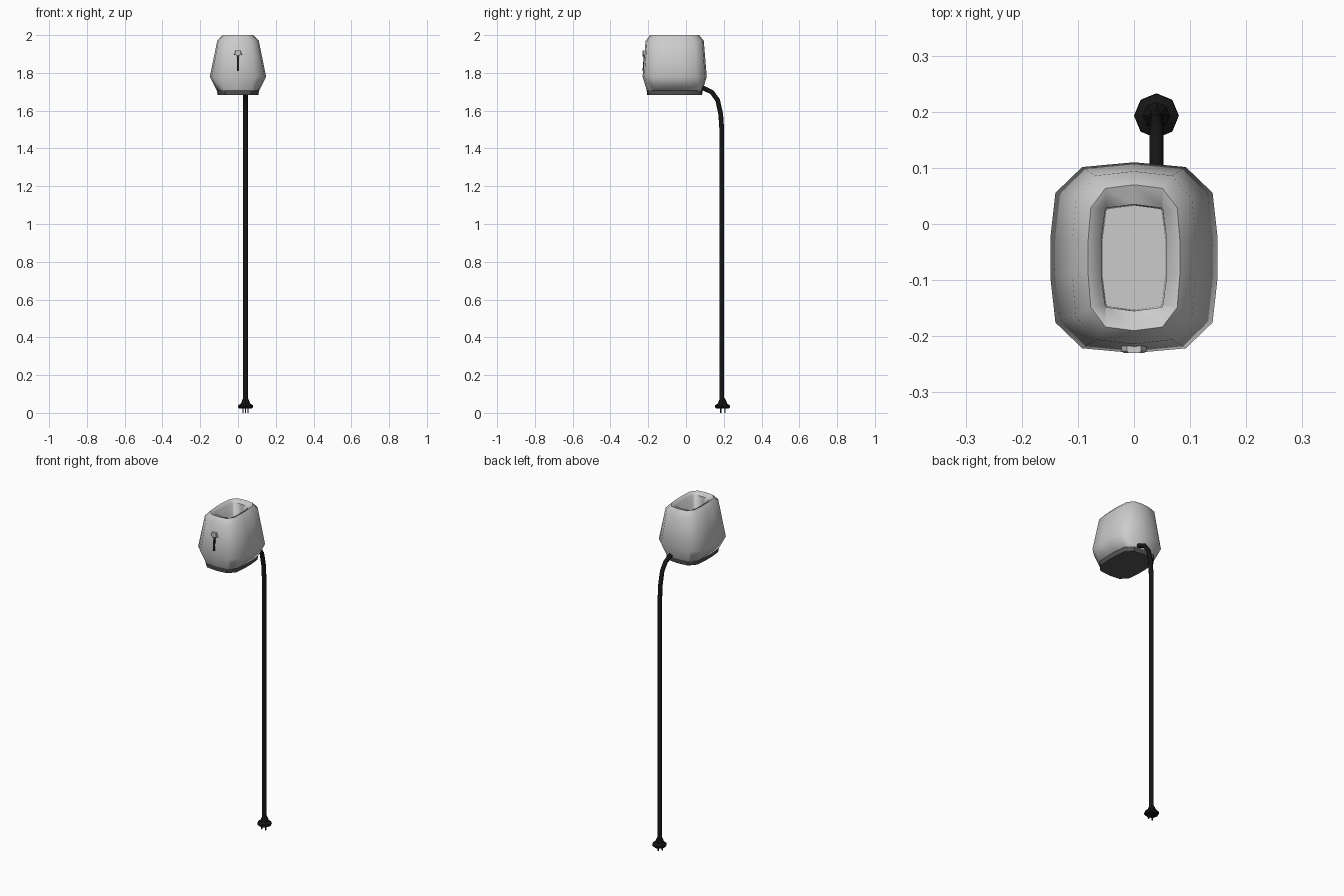
import bpy, bmesh, math

if "Cube" in bpy.data.objects:
    bpy.data.objects.remove(bpy.data.objects["Cube"])

CY = -0.06  # centre of the toaster body in y


def material(name, v):
    m = bpy.data.materials.new(name)
    m.diffuse_color = (v, v, v, 1)
    m.use_nodes = True
    m.node_tree.nodes["Principled BSDF"].inputs["Base Color"].default_value = m.diffuse_color
    return m


black = material("black", 0.008)
dark = material("dark_grey", 0.09)

# quarter outlines as fractions of half width / half depth
ROUND = [(0.0, 1.0), (0.62, 0.95), (0.94, 0.68), (1.0, 0.21)]
SLOT = [(0.0, 1.0), (0.86, 0.93), (0.89, 0.88), (1.0, 0.36)]


def outline(quarter, hx, hy, z, cy=CY):
    q = quarter
    pts = q + [(x, -y) for x, y in reversed(q)]
    pts += [(-x, -y) for x, y in q[1:]] + [(-x, y) for x, y in reversed(q[1:])]
    return [(x * hx, cy + y * hy, z) for x, y in pts]


def loft(name, rings, mat=None, angle=50, cap_start=True, cap_end=True):
    bm = bmesh.new()
    loops = [[bm.verts.new(p) for p in r] for r in rings]
    n = len(loops[0])
    for a, b in zip(loops, loops[1:]):
        for i in range(n):
            j = (i + 1) % n
            bm.faces.new((a[i], a[j], b[j], b[i]))
    if cap_start:
        bm.faces.new(loops[0])
    if cap_end:
        bm.faces.new(loops[-1])
    bmesh.ops.recalc_face_normals(bm, faces=bm.faces)
    return finish(name, bm, mat, angle)


def finish(name, bm, mat, angle):
    me = bpy.data.meshes.new(name)
    bm.to_mesh(me)
    bm.free()
    ob = bpy.data.objects.new(name, me)
    bpy.context.collection.objects.link(ob)
    if mat:
        me.materials.append(mat)
    bpy.ops.object.select_all(action='DESELECT')
    ob.select_set(True)
    bpy.context.view_layer.objects.active = ob
    if angle:
        bpy.ops.object.shade_smooth_by_angle(angle=math.radians(angle))
    return ob


def box(name, centre, size, mat=None, tilt=0):
    bpy.ops.mesh.primitive_cube_add(size=1, location=centre, rotation=(tilt, 0, 0))
    ob = bpy.context.object
    ob.name = name
    ob.scale = size
    if mat:
        ob.data.materials.append(mat)
    return ob


# body shell: outside going up, over the lip and down into the bread slot
loft("toaster_body", [
    outline(ROUND, 0.113, 0.148, 1.708),
    outline(ROUND, 0.149, 0.170, 1.78),
    outline(ROUND, 0.110, 0.154, 1.97),
    outline(ROUND, 0.082, 0.130, 2.0),
    outline(SLOT, 0.058, 0.095, 1.988),
    outline(SLOT, 0.056, 0.093, 1.78),
], angle=65)

# base plinth
loft("base", [
    outline(ROUND, 0.108, 0.145, 1.683),
    outline(ROUND, 0.112, 0.149, 1.712),
], dark, angle=40)

# lever track and knob on the sloping front
TILT = math.atan2(-0.016, 0.19)
box("lever_track", (0, -0.220, 1.86), (0.012, 0.012, 0.10), black, TILT)
box("lever_stem", (0, -0.221, 1.898), (0.018, 0.016, 0.022), dark, TILT)
loft("lever_knob", [
    [(s * w, y, z) for s, z in ((-1, 1.895), (1, 1.895), (0.55, 1.918), (-0.55, 1.918))]
    for w, y in ((0.022, -0.205), (0.022, -0.226), (0.018, -0.230))
], angle=0)

# power cord
cu = bpy.data.curves.new("power_cord", 'CURVE')
cu.dimensions = '3D'
cu.bevel_depth = 0.0125
cu.bevel_resolution = 2
cu.use_fill_caps = True
path = [(0.05, 1.725), (0.095, 1.718), (0.137, 1.698), (0.168, 1.655),
        (0.184, 1.58), (0.19, 1.49), (0.19, 0.06)]
sp = cu.splines.new('POLY')
sp.points.add(len(path) - 1)
for p, (y, z) in zip(sp.points, path):
    p.co = (0.04, y, z, 1)
sp.use_smooth = True
cord = bpy.data.objects.new("power_cord", cu)
bpy.context.collection.objects.link(cord)
cu.materials.append(black)

# plug: octagonal turned profile
PX, PY = 0.04, 0.193
profile = [(0.034, 0.024), (0.040, 0.030), (0.039, 0.040), (0.024, 0.050), (0.019, 0.065), (0.013, 0.078)]
loft("plug", [
    [(PX + r * math.cos(k * math.pi / 4), PY + r * math.sin(k * math.pi / 4), z) for k in range(8)]
    for r, z in profile
], black, angle=30)

# prongs
for i, (dx, dy) in enumerate([(-0.013, -0.009), (0.013, -0.009), (0, 0.013)]):
    box(f"plug_prong_{i + 1}", (PX + dx, PY + dy, 0.015), (0.006, 0.006, 0.03), black)
